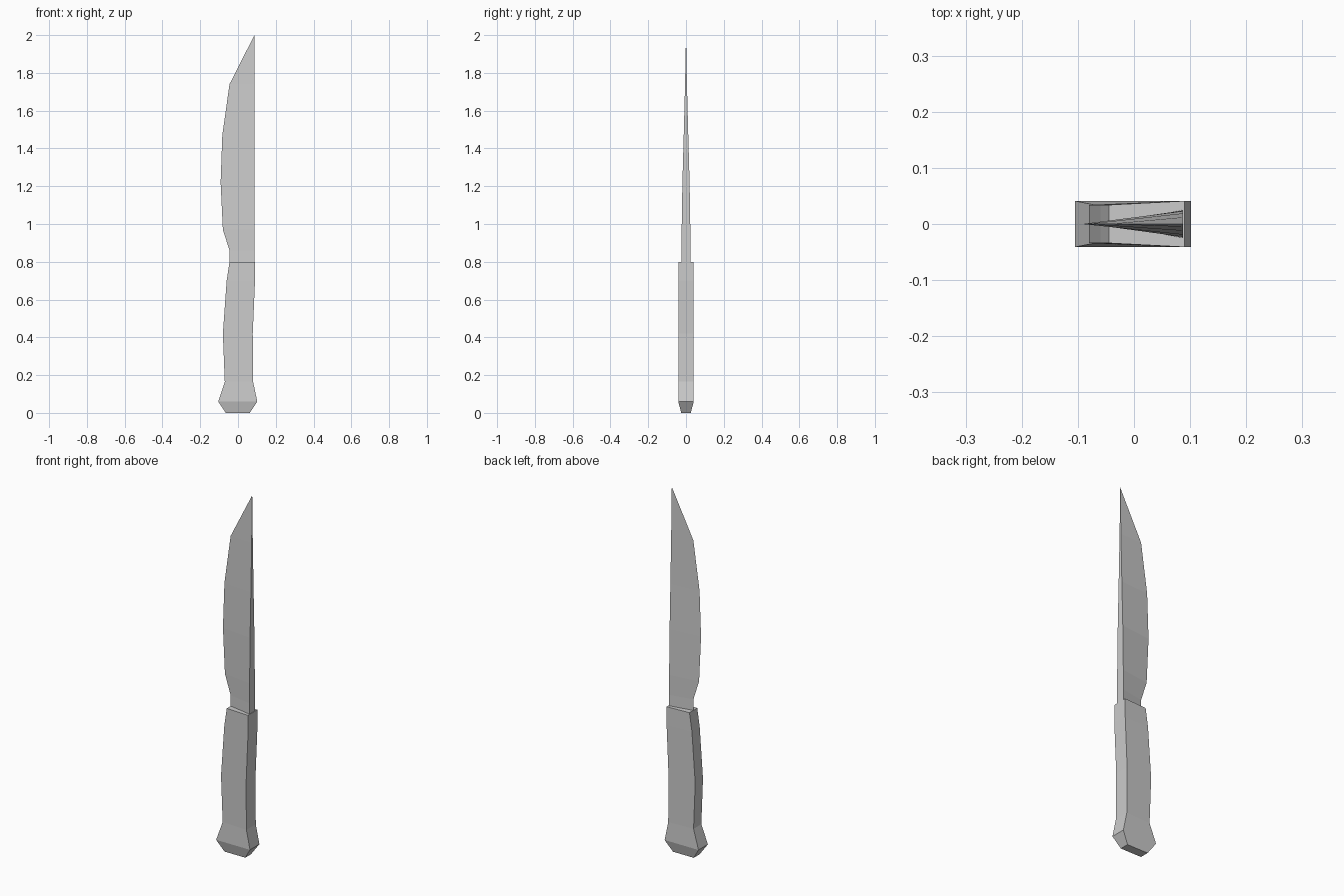
import bpy
import bmesh

if "Cube" in bpy.data.objects:
    bpy.data.objects.remove(bpy.data.objects["Cube"], do_unlink=True)

grey = bpy.data.materials.new("plain grey")
grey.use_nodes = True
grey.diffuse_color = (0.6, 0.6, 0.6, 1)
grey.node_tree.nodes["Principled BSDF"].inputs["Base Color"].default_value = (0.6, 0.6, 0.6, 1)


def loft(name, rings):
    """Join rings of (z, left x, right x, left half depth, right half depth)."""
    bm = bmesh.new()
    loops = []
    for z, x0, x1, d0, d1 in rings:
        corners = [(x0, -d0, z), (x1, -d1, z), (x1, d1, z), (x0, d0, z)]
        loops.append([bm.verts.new(c) for c in corners])
    for low, high in zip(loops, loops[1:]):
        for i in range(4):
            j = (i + 1) % 4
            bm.faces.new((low[i], low[j], high[j], high[i]))
    bm.faces.new(loops[0][::-1])
    bm.faces.new(loops[-1])
    # Thin edges and the tip collapse to single points
    bmesh.ops.remove_doubles(bm, verts=bm.verts, dist=0.0005)
    bmesh.ops.recalc_face_normals(bm, faces=bm.faces)
    mesh = bpy.data.meshes.new(name)
    bm.to_mesh(mesh)
    bm.free()
    mesh.materials.append(grey)
    obj = bpy.data.objects.new(name, mesh)
    bpy.context.collection.objects.link(obj)
    return obj


# Handle with flared pommel, slimmer toward the cutting side
loft("handle", [
    (0.0, -0.065, 0.062, 0.025, 0.025),
    (0.06, -0.105, 0.102, 0.041, 0.041),
    (0.165, -0.07, 0.08, 0.034, 0.041),
    (0.42, -0.08, 0.078, 0.034, 0.041),
    (0.70, -0.06, 0.09, 0.034, 0.041),
    (0.80, -0.045, 0.09, 0.034, 0.041),
])

# Wedge blade: sharp edge on the left, flat spine on the right
loft("blade", [
    (0.79, -0.045, 0.087, 0, 0.025),
    (0.86, -0.045, 0.087, 0, 0.024),
    (0.97, -0.08, 0.087, 0, 0.023),
    (1.22, -0.092, 0.087, 0, 0.019),
    (1.47, -0.083, 0.087, 0, 0.012),
    (1.74, -0.045, 0.087, 0, 0.005),
    (2.0, 0.087, 0.087, 0, 0),
])
